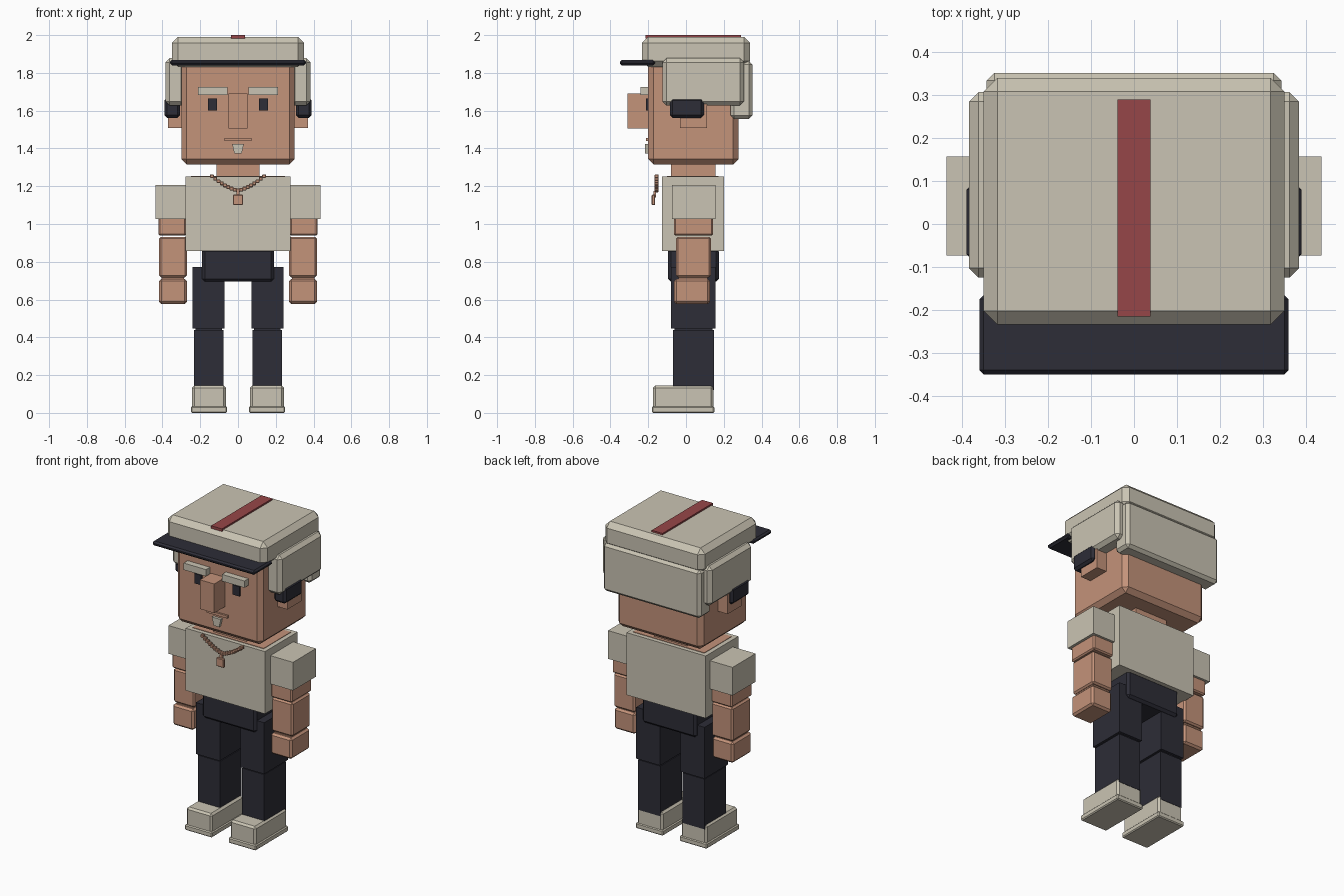
import bpy
import bmesh
from mathutils import Vector

cube = bpy.data.objects.get("Cube")
if cube:
    bpy.data.objects.remove(cube, do_unlink=True)


def material(name, rgb):
    """Flat material from an sRGB 0-255 colour."""
    lin = [((c / 255 + 0.055) / 1.055) ** 2.4 for c in rgb]
    mat = bpy.data.materials.new(name)
    mat.use_nodes = True
    mat.diffuse_color = (*lin, 1)
    bsdf = next(n for n in mat.node_tree.nodes if n.type == 'BSDF_PRINCIPLED')
    bsdf.inputs["Base Color"].default_value = (*lin, 1)
    bsdf.inputs["Roughness"].default_value = 0.9
    return mat


BEIGE = material("beige", (202, 196, 179))
SKIN = material("skin", (196, 147, 122))
DARK = material("dark_navy", (45, 45, 55))
RED = material("dull_red", (150, 70, 72))


def add_cuboid(bm, x, y, z, bevel=0.0, taper=1.0):
    """Add a chamfered box from (min, max) ranges; taper narrows its bottom."""
    lo, hi = Vector((x[0], y[0], z[0])), Vector((x[1], y[1], z[1]))
    mid, size = (lo + hi) / 2, hi - lo
    part = bmesh.new()
    bmesh.ops.create_cube(part, size=1)
    for v in part.verts:
        narrow = taper if v.co.z < 0 else 1
        v.co = Vector((v.co.x * size.x * narrow, v.co.y * size.y, v.co.z * size.z)) + mid
    if bevel:
        bmesh.ops.bevel(part, geom=part.edges[:], offset=bevel, segments=1,
                        affect='EDGES', clamp_overlap=True)
    tmp = bpy.data.meshes.new("part")
    part.to_mesh(tmp)
    part.free()
    bm.from_mesh(tmp)
    bpy.data.meshes.remove(tmp)


def finish(name, bm, mat):
    mesh = bpy.data.meshes.new(name)
    bm.to_mesh(mesh)
    bm.free()
    mesh.materials.append(mat)
    obj = bpy.data.objects.new(name, mesh)
    bpy.context.scene.collection.objects.link(obj)
    return obj


def box(name, mat, x, y, z, bevel=0.0, taper=1.0):
    bm = bmesh.new()
    add_cuboid(bm, x, y, z, bevel, taper)
    return finish(name, bm, mat)


def pair(name, mat, x, y, z, bevel=0.0):
    """One box on each side of the body."""
    box("left_" + name, mat, x, y, z, bevel)
    box("right_" + name, mat, (-x[1], -x[0]), y, z, bevel)


def middle(name, mat, half, y, z, bevel=0.0, taper=1.0):
    box(name, mat, (-half, half), y, z, bevel, taper)


# Shoes and legs
pair("shoe_sole", BEIGE, (0.058, 0.25), (-0.18, 0.15), (0, 0.035), 0.006)
pair("shoe", BEIGE, (0.064, 0.243), (-0.174, 0.145), (0.02, 0.145), 0.012)
pair("shin", DARK, (0.077, 0.233), (-0.07, 0.147), (0.12, 0.438))
pair("thigh", DARK, (0.072, 0.24), (-0.08, 0.157), (0.447, 0.773))
pair("knee", DARK, (0.085, 0.225), (-0.06, 0.14), (0.43, 0.45))
middle("hips", DARK, 0.19, (-0.095, 0.174), (0.695, 0.87), 0.015)

# Torso, neck and arms
middle("shirt", BEIGE, 0.278, (-0.127, 0.2), (0.857, 1.252))
middle("shoulder_top", SKIN, 0.25, (-0.1, 0.173), (1.24, 1.255))
middle("neck", SKIN, 0.115, (-0.08, 0.155), (1.23, 1.33))
pair("sleeve", BEIGE, (0.27, 0.437), (-0.073, 0.157), (1.027, 1.206))
pair("upper_arm", SKIN, (0.274, 0.42), (-0.063, 0.142), (0.938, 1.1), 0.008)
pair("forearm", SKIN, (0.27, 0.418), (-0.053, 0.132), (0.718, 0.932), 0.01)
pair("wrist", SKIN, (0.285, 0.405), (-0.04, 0.115), (0.7, 0.73))
pair("hand", SKIN, (0.27, 0.418), (-0.063, 0.127), (0.577, 0.71), 0.012)

# Necklace of small beads hanging in a curve, with a pendant
bm = bmesh.new()
COUNT = 17
for i in range(COUNT):
    t = 2 * i / (COUNT - 1) - 1
    bx, bz = 0.138 * t, 1.178 + 0.075 * abs(t) ** 1.5
    add_cuboid(bm, (bx - 0.01, bx + 0.01), (-0.166, -0.146), (bz - 0.01, bz + 0.01), 0.003)
finish("necklace", bm, SKIN)
middle("pendant_link", SKIN, 0.008, (-0.172, -0.158), (1.14, 1.175))
middle("pendant", SKIN, 0.027, (-0.182, -0.163), (1.1, 1.155), 0.004)

# Head and face
middle("head", SKIN, 0.3, (-0.2, 0.277), (1.315, 1.9), 0.028)
middle("nose", SKIN, 0.05, (-0.31, -0.19), (1.505, 1.69))
middle("mouth", SKIN, 0.072, (-0.212, -0.19), (1.439, 1.456))
middle("chin_beard", BEIGE, 0.031, (-0.217, -0.19), (1.372, 1.424), 0.0, 0.62)
pair("eye", DARK, (0.11, 0.158), (-0.212, -0.19), (1.602, 1.664))
pair("eyebrow", BEIGE, (0.056, 0.213), (-0.24, -0.19), (1.683, 1.726))
pair("ear", SKIN, (0.29, 0.37), (-0.033, 0.11), (1.508, 1.66))
pair("ear_pad", DARK, (0.307, 0.39), (-0.085, 0.094), (1.562, 1.667), 0.014)

# Hair
pair("side_hair", BEIGE, (0.28, 0.384), (-0.125, 0.307), (1.627, 1.878), 0.022)
middle("back_hair", BEIGE, 0.343, (0.235, 0.352), (1.557, 1.862), 0.018)

# Cap
middle("cap", BEIGE, 0.35, (-0.234, 0.34), (1.832, 1.99), 0.032)
middle("cap_brim", DARK, 0.36, (-0.35, -0.165), (1.84, 1.868), 0.01)
middle("cap_stripe", RED, 0.038, (-0.215, 0.29), (1.983, 2.0))
